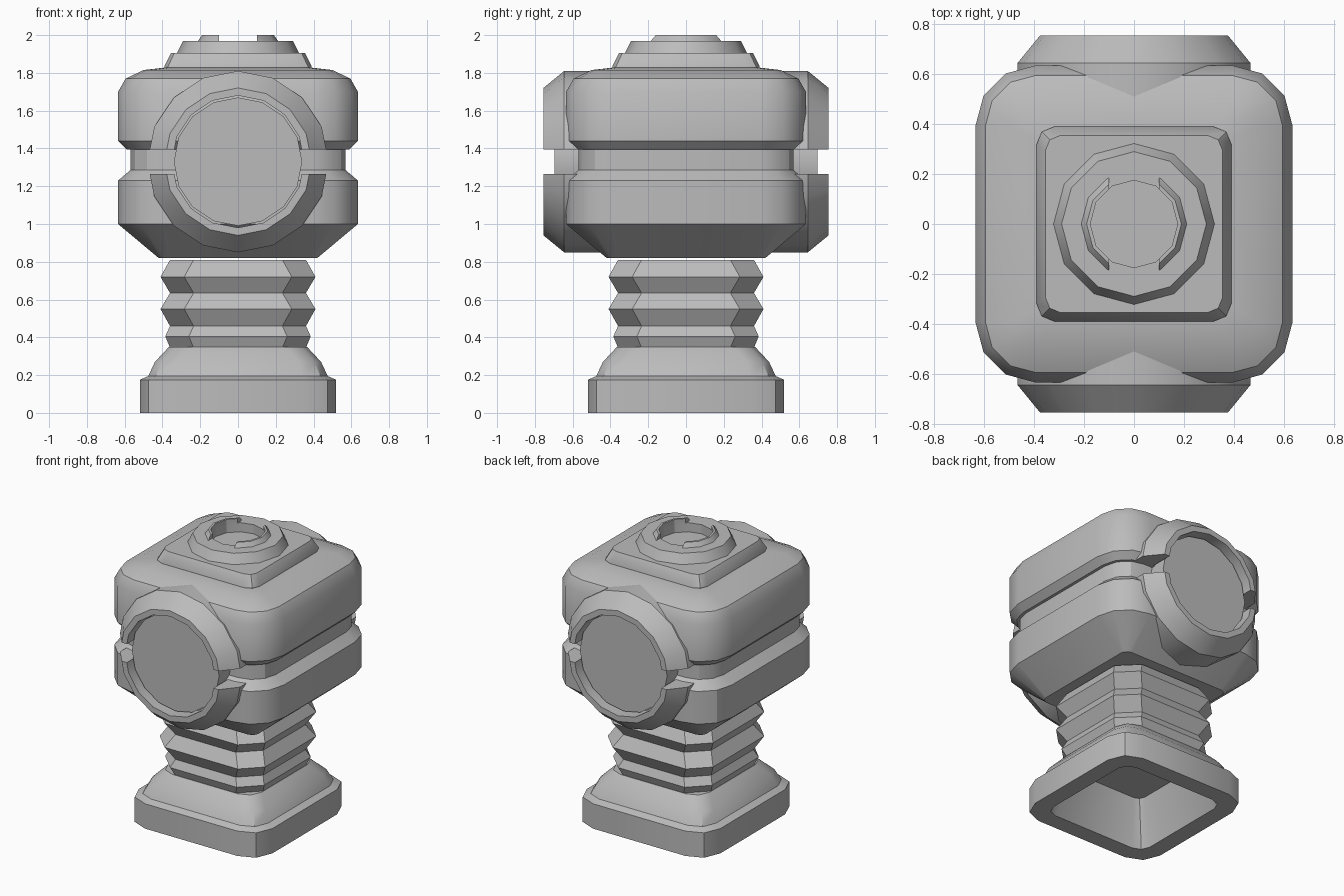
import bpy, bmesh
from math import sin, cos, pi, radians
from mathutils import Vector, Matrix

cube = bpy.data.objects.get("Cube")
if cube:
    bpy.data.objects.remove(cube, do_unlink=True)

grey = bpy.data.materials.new("plain grey")
grey.use_nodes = True
grey.diffuse_color = (0.5, 0.5, 0.5, 1)
grey.node_tree.nodes["Principled BSDF"].inputs["Base Color"].default_value = (0.5, 0.5, 0.5, 1)


def finish(bm, name):
    bmesh.ops.remove_doubles(bm, verts=bm.verts, dist=0.0005)
    bmesh.ops.recalc_face_normals(bm, faces=bm.faces)
    mesh = bpy.data.meshes.new(name)
    bm.to_mesh(mesh)
    bm.free()
    mesh.materials.append(grey)
    obj = bpy.data.objects.new(name, mesh)
    bpy.context.collection.objects.link(obj)
    bpy.ops.object.select_all(action='DESELECT')
    obj.select_set(True)
    bpy.context.view_layer.objects.active = obj
    bpy.ops.object.shade_smooth_by_angle(angle=radians(30))
    return obj


def rounded_square(half, radius, steps):
    points = []
    for quarter in range(4):
        turn = Matrix.Rotation(quarter * pi / 2, 2)
        for i in range(steps + 1):
            a = i / steps * pi / 2
            inner = half - radius
            points.append(turn @ Vector((inner + radius * cos(a), inner + radius * sin(a))))
    return points


def bridge(bm, loops):
    n = len(loops[0])
    for low, high in zip(loops, loops[1:]):
        for i in range(n):
            j = (i + 1) % n
            bm.faces.new((low[i], low[j], high[j], high[i]))


def loft(name, levels, steps):
    """Stack of rounded squares: (half width, height, corner radius)."""
    bm = bmesh.new()
    loops = [[bm.verts.new((p.x, p.y, z)) for p in rounded_square(half, r, steps)]
             for half, z, r in levels]
    bridge(bm, loops)
    bm.faces.new(loops[0][::-1])
    bm.faces.new(loops[-1])
    return finish(bm, name)


def lathe(profile, sides, closed=False):
    """Turn a (radius, height) profile about z."""
    bm = bmesh.new()
    loops = [[bm.verts.new((r * cos(2 * pi * i / sides), r * sin(2 * pi * i / sides), z))
              for i in range(sides)] for r, z in profile]
    if closed:
        loops.append(loops[0])
    bridge(bm, loops)
    if not closed:
        bm.faces.new(loops[0][::-1])
        bm.faces.new(loops[-1])
    return bm


def keep_side(bm, point, direction):
    """Cut by a plane, keep the side the direction points to, close the cut."""
    cut = bmesh.ops.bisect_plane(bm, geom=bm.verts[:] + bm.edges[:] + bm.faces[:],
                                 plane_co=point, plane_no=direction, clear_inner=True)
    edges = [e for e in cut["geom_cut"] if isinstance(e, bmesh.types.BMEdge)]
    bmesh.ops.edgeloop_fill(bm, edges=edges)


# Hollow foot: cavity ceiling, rim, then the outer flare
loft("foot", [(0.30, 0.30, 0.05), (0.40, 0, 0.08), (0.52, 0, 0.16), (0.52, 0.175, 0.16),
              (0.475, 0.195, 0.13), (0.44, 0.27, 0.12), (0.365, 0.35, 0.11)], 2)

# Bellows neck
folds = [(0.36, 0.345), (0.385, 0.405), (0.36, 0.46), (0.41, 0.55),
         (0.36, 0.635), (0.41, 0.72), (0.36, 0.81)]
loft("bellows_neck", [(h, z, 0.125) for h, z in folds], 1)

# Grooved head
outline = [(0.42, 0.82), (0.635, 1.0), (0.635, 1.23), (0.57, 1.285), (0.57, 1.395),
           (0.59, 1.395), (0.635, 1.44), (0.635, 1.70), (0.595, 1.77),
           (0.50, 1.815), (0.37, 1.83)]
loft("head", [(h, z, max(0.05, h - 0.395)) for h, z in outline], 3)

# Square plate and round socket on top
loft("top_plate", [(0.39, 1.82, 0.07), (0.39, 1.835, 0.07), (0.355, 1.905, 0.06)], 2)
finish(lathe([(0.325, 1.90), (0.29, 1.97), (0.175, 1.97), (0.175, 1.906)], 12), "top_socket")
for side, label in ((1, "left"), (-1, "right")):
    rim = lathe([(0.215, 1.965), (0.19, 2.0), (0.175, 2.0), (0.175, 1.965)], 12, True)
    keep_side(rim, (side * 0.1, 0, 0), (side, 0, 0))
    finish(rim, label + "_socket_rim")

# Round port with a split bezel on the front and back
for side, label in ((-1, "front"), (1, "back")):
    place = Matrix.Translation((0, 0, 1.33)) @ Matrix.Rotation(-side * pi / 2, 4, 'X')
    drum = lathe([(0.34, 0.5), (0.34, 0.695)], 16)
    drum.transform(place)
    finish(drum, label + "_port")
    for up, height, half in ((1, 1.395, "upper"), (-1, 1.265, "lower")):
        bezel = lathe([(0.48, 0.45), (0.48, 0.645), (0.39, 0.755),
                       (0.35, 0.755), (0.35, 0.45)], 16, True)
        bezel.transform(place)
        keep_side(bezel, (0, 0, height), (0, 0, up))
        finish(bezel, f"{label}_{half}_bezel")
